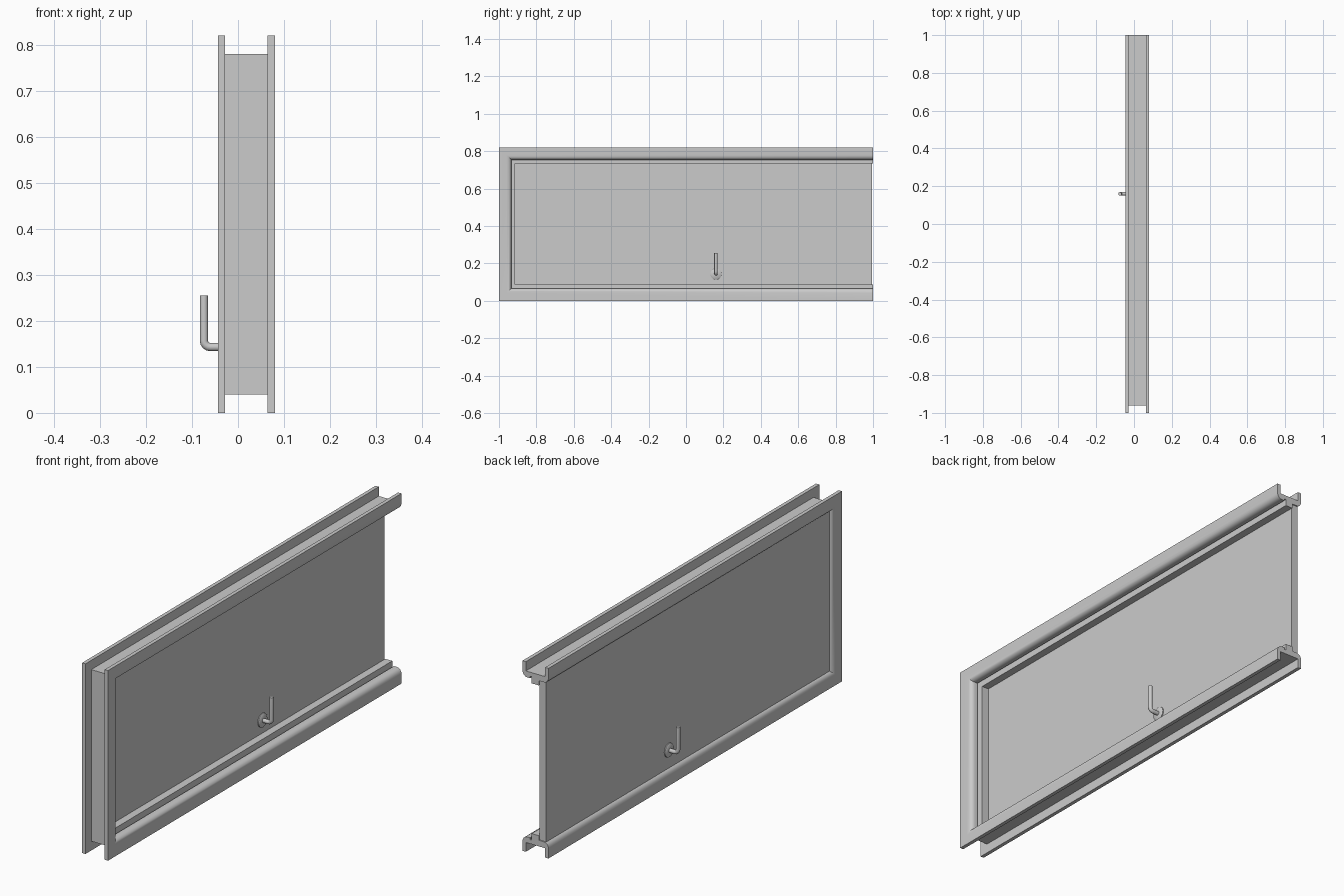
import bpy, bmesh, math

if "Cube" in bpy.data.objects:
    bpy.data.objects.remove(bpy.data.objects["Cube"])

H = 0.82          # frame height
PANEL_X = -0.013  # centre plane of the panel


def finish(bm, name, smooth=None):
    bmesh.ops.recalc_face_normals(bm, faces=bm.faces)
    me = bpy.data.meshes.new(name)
    bm.to_mesh(me)
    bm.free()
    ob = bpy.data.objects.new(name, me)
    bpy.context.collection.objects.link(ob)
    if smooth:
        bpy.ops.object.select_all(action='DESELECT')
        bpy.context.view_layer.objects.active = ob
        ob.select_set(True)
        bpy.ops.object.shade_smooth_by_angle(angle=math.radians(smooth))
    return ob


def skin(bm, rings):
    """Join matching closed rings and cap both ends."""
    vs = [[bm.verts.new(p) for p in r] for r in rings]
    n = len(vs[0])
    for a, b in zip(vs, vs[1:]):
        for i in range(n):
            j = (i + 1) % n
            bm.faces.new((a[i], a[j], b[j], b[i]))
    bm.faces.new(vs[0])
    bm.faces.new(vs[-1])


# Frame: channel profile (x, depth inward), mitred round three sides
def rounded(sign):
    pts = []
    for k in range(5):
        t = math.radians(90 * k / 4)
        pts.append((0.018 + sign * (0.040 + 0.022 * math.cos(t)),
                    0.042 + 0.024 * math.sin(t)))
    return pts


profile = [(0.064, 0.04), (0.064, 0), (0.08, 0)] + rounded(1)
profile += [(0.044, 0.066), (0.044, 0.058), (0.036, 0.058), (0.036, 0.086),
            (0.002, 0.086), (0.002, 0.066)]
profile += rounded(-1)[::-1] + [(-0.044, 0), (-0.028, 0), (-0.028, 0.04)]

bm = bmesh.new()
skin(bm, [[(x, 1, d) for x, d in profile],
          [(x, -1 + d, d) for x, d in profile],
          [(x, -1 + d, H - d) for x, d in profile],
          [(x, 1, H - d) for x, d in profile]])
finish(bm, "frame", 30)

# Panel: flat sheet set into the frame, open at the far end
bm = bmesh.new()
bmesh.ops.create_cube(bm, size=1)
for v in bm.verts:
    v.co.x = PANEL_X + v.co.x * 0.032
    v.co.y = 0.0225 + v.co.y * 1.945
    v.co.z = H / 2 + v.co.z * 0.72
finish(bm, "panel")

# Handles: round plate and bent lever, one on each face
R, SIDES, REACH, Y, Z = 0.009, 16, 0.061, 0.16, 0.143


def circle_ring(side, off, z, ang, r):
    """Ring round a path point; ang 0 points outward, 90 degrees points up."""
    ring = []
    for k in range(SIDES):
        t = 2 * math.pi * k / SIDES
        u = r * math.cos(t)
        ring.append((PANEL_X + side * (off - u * math.sin(ang)),
                     Y + r * math.sin(t), z + u * math.cos(ang)))
    return ring


for side, label in ((-1, "left"), (1, "right")):
    bend = 0.014
    rings = [circle_ring(side, 0.01, Z, 0, R)]
    for k in range(5):
        a = math.radians(90 * k / 4)
        rings.append(circle_ring(side, REACH - bend + bend * math.sin(a),
                                 Z + bend - bend * math.cos(a), a, R))
    rings.append(circle_ring(side, REACH, 0.255, math.pi / 2, R))
    bm = bmesh.new()
    skin(bm, rings)
    finish(bm, label + "_handle_lever", 40)

    bm = bmesh.new()
    skin(bm, [circle_ring(side, o, Z, 0, r)
              for o, r in ((0.012, 0.03), (0.020, 0.03), (0.023, 0.026))])
    finish(bm, label + "_handle_plate", 40)
